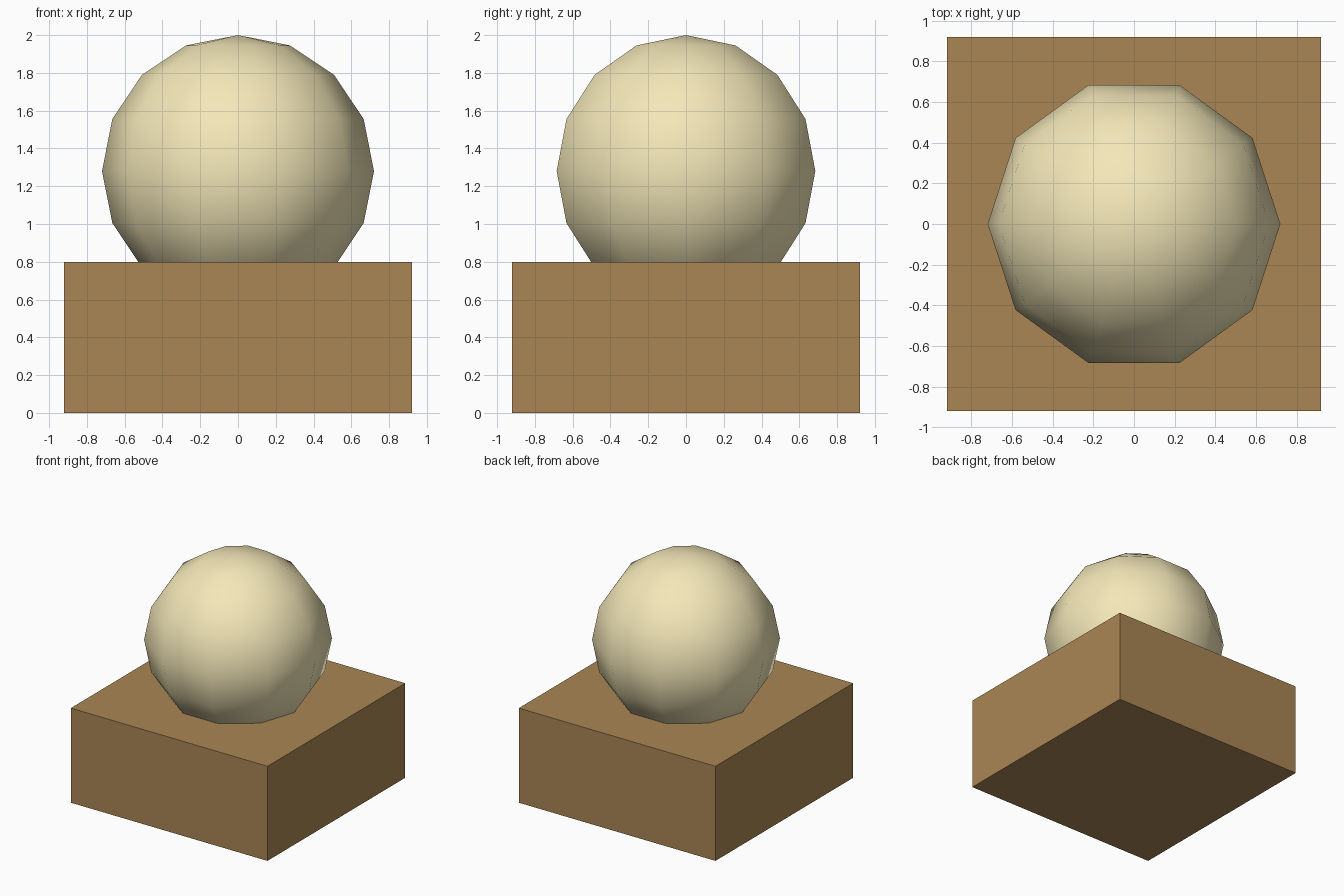
import bpy, bmesh
from math import sin, cos, pi
from mathutils import Vector

if "Cube" in bpy.data.objects:
    bpy.data.objects.remove(bpy.data.objects["Cube"])


def add_object(name, bm, color, smooth=False):
    mesh = bpy.data.meshes.new(name)
    bmesh.ops.recalc_face_normals(bm, faces=bm.faces)
    for f in bm.faces:
        f.smooth = smooth
    bm.to_mesh(mesh)
    bm.free()
    mat = bpy.data.materials.new(name + "_material")
    mat.diffuse_color = color
    mat.use_nodes = True
    mat.node_tree.nodes["Principled BSDF"].inputs["Base Color"].default_value = mat.diffuse_color
    mesh.materials.append(mat)
    obj = bpy.data.objects.new(name, mesh)
    bpy.context.collection.objects.link(obj)
    return obj


# Square base block
WIDTH, HEIGHT = 1.84, 0.80
bm = bmesh.new()
bmesh.ops.create_cube(bm, size=1)
bmesh.ops.scale(bm, vec=(WIDTH, WIDTH, HEIGHT), verts=bm.verts)
bmesh.ops.translate(bm, vec=(0, 0, HEIGHT / 2), verts=bm.verts)
add_object("base_block", bm, (0.40, 0.24, 0.09, 1))

# Ball sunk into the base: half-circle profile spun into 10 sides, 8 rings
RADIUS, SIDES, RINGS = 0.72, 10, 8
bm = bmesh.new()
profile = [bm.verts.new((RADIUS * sin(pi * i / RINGS), 0, RADIUS * cos(pi * i / RINGS)))
           for i in range(RINGS + 1)]
edges = [bm.edges.new(pair) for pair in zip(profile, profile[1:])]
bmesh.ops.spin(bm, geom=profile + edges, cent=(0, 0, 0), axis=(0, 0, 1),
               angle=2 * pi, steps=SIDES)
bmesh.ops.remove_doubles(bm, verts=bm.verts, dist=0.001)
ball = add_object("ball", bm, (0.90, 0.80, 0.48, 1), smooth=True)
ball.location.z = 2.0 - RADIUS
